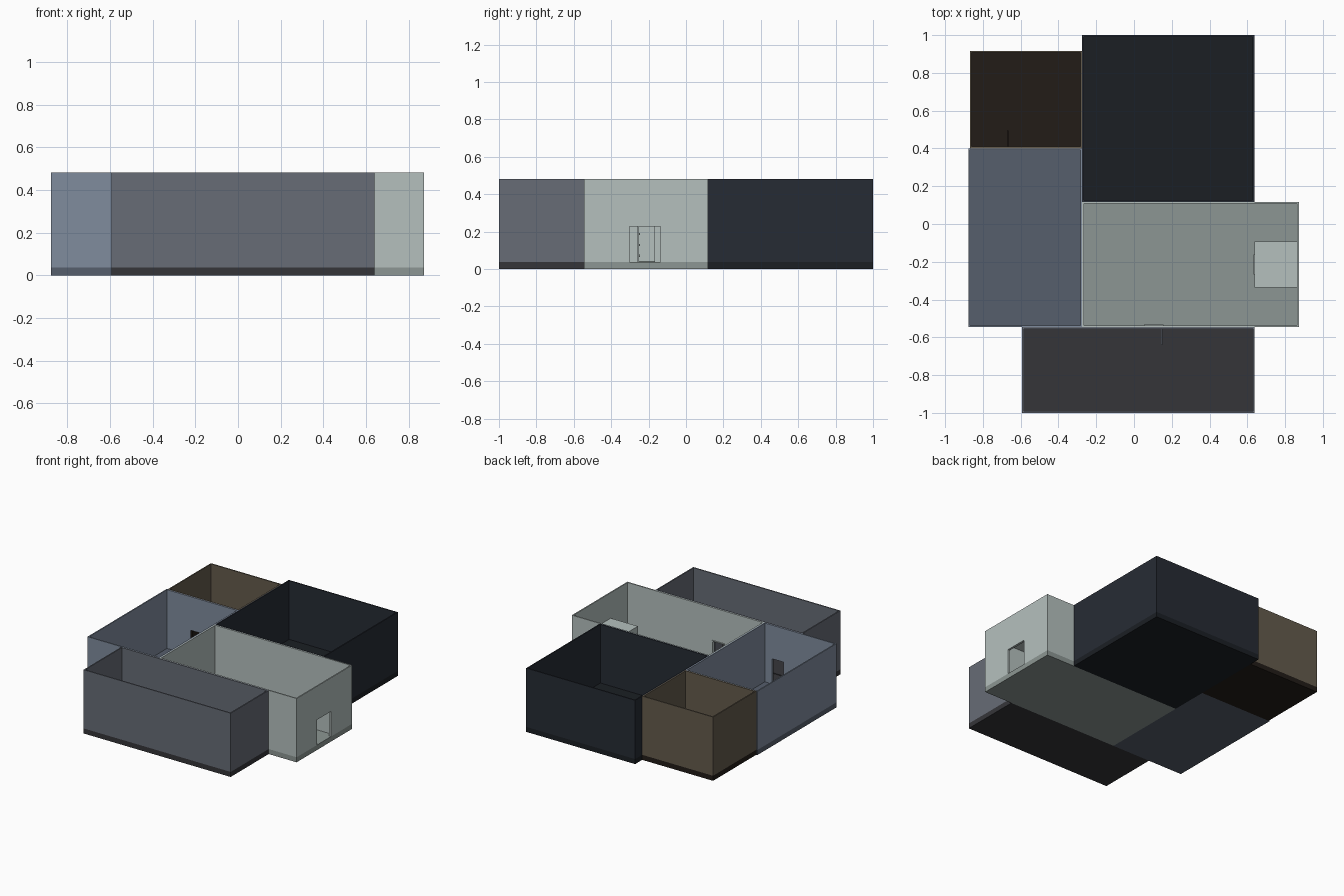
import bpy, bmesh

if "Cube" in bpy.data.objects:
    bpy.data.objects.remove(bpy.data.objects["Cube"])

FLOOR, TOP, T = 0.038, 0.482, 0.009
DOOR_TOP = 0.228


def material(name, rgb):
    m = bpy.data.materials.new(name)
    lin = [(c / 255 / 12.92) if c < 11 else ((c / 255 + 0.055) / 1.055) ** 2.4 for c in rgb]
    m.diffuse_color = (*lin, 1)
    m.use_nodes = True
    m.node_tree.nodes["Principled BSDF"].inputs["Base Color"].default_value = m.diffuse_color
    return m


def link(name, bm, mat):
    bmesh.ops.recalc_face_normals(bm, faces=bm.faces)
    me = bpy.data.meshes.new(name)
    bm.to_mesh(me)
    bm.free()
    ob = bpy.data.objects.new(name, me)
    bpy.context.collection.objects.link(ob)
    if mat:
        me.materials.append(mat)
    return ob


def box(name, x, y, z, mat=None):
    bm = bmesh.new()
    bmesh.ops.create_cube(bm, size=1)
    for v in bm.verts:
        v.co = [r[0] if c < 0 else r[1] for c, r in zip(v.co, (x, y, z))]
    return link(name, bm, mat)


def wall_ring(name, x, y, z, mat):
    """Four joined walls around a rectangle, open at the top."""
    bm = bmesh.new()
    loops = []
    for d in (0, T):
        for h in z:
            loops.append([bm.verts.new((px, py, h)) for px, py in (
                (x[0] + d, y[0] + d), (x[1] - d, y[0] + d),
                (x[1] - d, y[1] - d), (x[0] + d, y[1] - d))])
    out_lo, out_hi, in_lo, in_hi = loops
    for a, b in ((out_lo, out_hi), (out_hi, in_hi), (in_hi, in_lo), (in_lo, out_lo)):
        for i in range(4):
            j = (i + 1) % 4
            bm.faces.new((a[i], a[j], b[j], b[i]))
    return link(name, bm, mat)


def cut(ob, *ranges):
    cutter = box("opening_cutter", *ranges)
    cutter.hide_render = True
    mod = ob.modifiers.new("opening", 'BOOLEAN')
    mod.operation, mod.solver, mod.object = 'DIFFERENCE', 'EXACT', cutter
    bpy.context.view_layer.objects.active = ob
    bpy.ops.object.modifier_apply(modifier=mod.name)
    bpy.data.objects.remove(cutter)


# Rooms: x range, y range, wall colour, floor colour
rooms = {
    "hall": ((-0.275, 0.873), (-0.546, 0.117), (181, 192, 190), (140, 150, 147)),
    "dark_room": ((-0.275, 0.637), (0.117, 1.0), (38, 43, 52), (27, 31, 36)),
    "brown_room": ((-0.868, -0.275), (0.4, 0.916), (100, 91, 76), (34, 28, 23)),
    "blue_room": ((-0.877, -0.275), (-0.546, 0.4), (128, 140, 158), (86, 94, 108)),
    "grey_room": ((-0.592, 0.639), (-1.0, -0.546), (103, 108, 118), (53, 53, 57)),
}
walls, wall_mat, floor_mat = {}, {}, {}
for name, (x, y, wc, fc) in rooms.items():
    wall_mat[name] = material(name + "_wall", wc)
    floor_mat[name] = material(name + "_floor", fc)
    box(name + "_floor", x, y, (0, FLOOR), floor_mat[name])
    walls[name] = wall_ring(name + "_walls", x, y, (FLOOR, TOP), wall_mat[name])

# Entrance porch inside the hall
porch_x, porch_y = (0.637, 0.873), (-0.335, -0.092)
porch = wall_ring("porch_walls", (0.637, 0.866), porch_y, (FLOOR, 0.28), wall_mat["hall"])
box("porch_ceiling", (0.637, 0.866), porch_y, (0.28, 0.289), wall_mat["hall"])

# Door openings
low = FLOOR - 0.01
z = (low, DOOR_TOP)
for ob in (walls["hall"], porch):
    cut(ob, (0.83, 0.9), (-0.303, -0.135), z)
cut(porch, (0.61, 0.66), (-0.26, -0.168), z)
for pair, x, y in ((("hall", "grey_room"), (0.06, 0.15), -0.546),
                   (("blue_room", "grey_room"), (-0.44, -0.345), -0.546),
                   (("blue_room", "brown_room"), (-0.672, -0.577), 0.4)):
    for n in pair:
        cut(walls[n], x, (y - 0.03, y + 0.03), z)

# Open door leaves
hz = (FLOOR, DOOR_TOP - 0.006)
box("grey_room_door", (0.142, 0.15), (-0.64, -0.552), hz, wall_mat["grey_room"])
box("brown_room_door", (-0.672, -0.664), (0.405, 0.495), hz, floor_mat["brown_room"])
box("porch_door", (0.642, 0.73), (-0.26, -0.252), hz, wall_mat["hall"])
for i in range(3):
    hinge = 0.065 + i * 0.058
    box(f"porch_hinge_{i + 1}", (0.64, 0.65), (-0.252, -0.246),
        (hinge, hinge + 0.012), floor_mat["hall"])


# Door casings: two posts and a head, on the hall side
def casing(name, a, b, depth, along_x, mat):
    w = 0.007
    for part, r, h in (("post_a", (a - w, a), hz), ("post_b", (b, b + w), hz),
                       ("head", (a - w, b + w), (DOOR_TOP, DOOR_TOP + w))):
        x, y = (r, depth) if along_x else (depth, r)
        box(f"{name}_{part}", x, y, h, mat)


casing("hall_casing", 0.06, 0.15, (-0.537, -0.532), True, wall_mat["hall"])
casing("porch_casing", -0.26, -0.168, (0.632, 0.637), False, wall_mat["hall"])

# Floor panels
box("hall_rug", (-0.11, 0.355), (-0.418, -0.01), (FLOOR, FLOOR + 0.004), floor_mat["hall"])
box("grey_room_platform", (-0.57, 0.612), (-0.99, -0.68), (FLOOR, FLOOR + 0.004),
    floor_mat["grey_room"])
